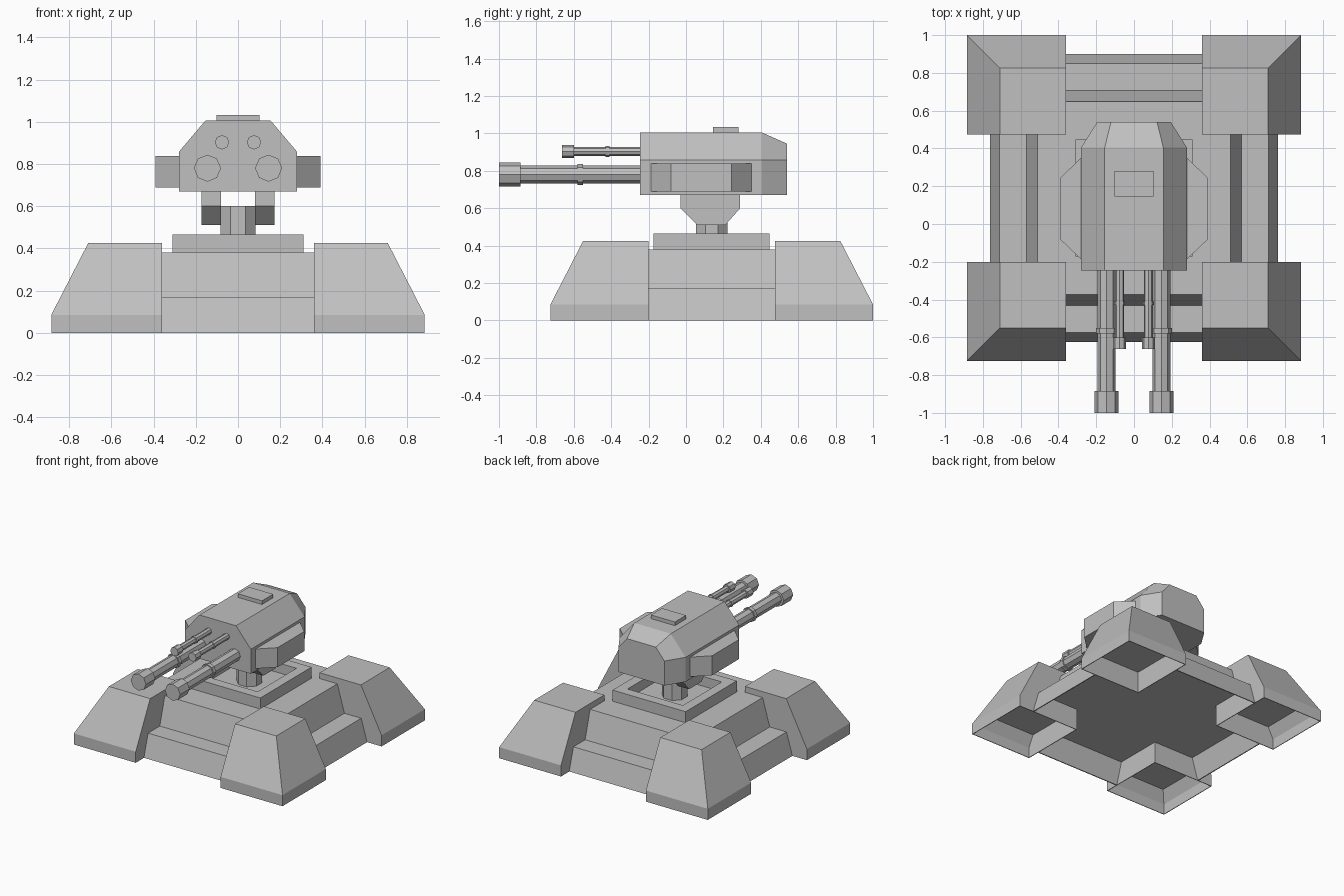
import bpy, bmesh, math

cube = bpy.data.objects.get("Cube")
if cube:
    bpy.data.objects.remove(cube, do_unlink=True)

grey = bpy.data.materials.new("armour_grey")
grey.use_nodes = True
COLOUR = (0.53, 0.53, 0.53, 1)
grey.diffuse_color = COLOUR
grey.node_tree.nodes["Principled BSDF"].inputs["Base Color"].default_value = COLOUR

CY = 0.1375  # middle of the base along y


def loft(name, rings):
    """Skin a stack of equal-length point rings and cap both ends."""
    bm = bmesh.new()
    loops = [[bm.verts.new(p) for p in ring] for ring in rings]
    n = len(loops[0])
    for a, b in zip(loops, loops[1:]):
        for i in range(n):
            j = (i + 1) % n
            bm.faces.new((a[i], a[j], b[j], b[i]))
    bm.faces.new(loops[0][::-1])
    bm.faces.new(loops[-1])
    bmesh.ops.recalc_face_normals(bm, faces=bm.faces[:])
    mesh = bpy.data.meshes.new(name)
    bm.to_mesh(mesh)
    bm.free()
    mesh.materials.append(grey)
    obj = bpy.data.objects.new(name, mesh)
    bpy.context.collection.objects.link(obj)
    return obj


def rect(x0, x1, y0, y1, z):
    return [(x0, y0, z), (x1, y0, z), (x1, y1, z), (x0, y1, z)]


def square(half, z):
    return rect(-half, half, CY - half, CY + half, z)


def octagon(radius, turn=0.0):
    return [(radius * math.cos(turn + k * math.pi / 4),
             radius * math.sin(turn + k * math.pi / 4)) for k in range(8)]


# Upper base block with a raised, recessed frame on top
loft("base_block", [square(h, z) for h, z in (
    (0.57, 0.165), (0.57, 0.17), (0.51, 0.38), (0.31, 0.38),
    (0.31, 0.465), (0.235, 0.465), (0.235, 0.39))])

# Lower skirt strips between the corner feet, open underneath
SKIRT = [(0.7625, 0), (0.7125, 0.17), (0.55, 0.17),
         (0.55, 0.165), (0.705, 0.165), (0.755, 0)]
for side, s in (("left", 1), ("right", -1)):
    loft(side + "_skirt", [[(s * d, CY + e, z) for d, z in SKIRT]
                           for e in (-0.3375, 0.3375)])
for side, s in (("back", 1), ("front", -1)):
    loft(side + "_skirt", [[(e, CY + s * d, z) for d, z in SKIRT]
                           for e in (-0.36, 0.36)])

# Four corner feet: sloped outside, upright inside, hollow below.
# Each entry is inner inset, outer inset, height.
FOOT = [(0.005, 0.05, 0.165), (0.005, 0.005, 0.08), (0.005, 0.005, 0),
        (0, 0, 0), (0, 0, 0.085), (0, 0.175, 0.425)]
for lr, sx in (("left", 1), ("right", -1)):
    for fb, sy in (("back", 1), ("front", -1)):
        loft(f"{fb}_{lr}_foot", [
            rect(sx * (0.36 + i), sx * (0.885 - o),
                 CY + sy * (0.3375 + i), CY + sy * (0.8625 - o), z)
            for i, o, z in FOOT])

# Swivel column and the two yoke arms
loft("swivel_column", [[(x, CY + y, z) for x, y in octagon(0.09, math.pi / 8)]
                       for z in (0.385, 0.6)])
ARM = [(-0.03, 0.68), (-0.03, 0.6), (0.06, 0.51),
       (0.21, 0.51), (0.29, 0.6), (0.29, 0.68)]
for side, s in (("left", 1), ("right", -1)):
    loft(side + "_yoke_arm", [[(s * x, y, z) for y, z in ARM]
                              for x in (0.08, 0.173)])


# Gun housing with sloped shoulders and a tapered back
def housing(y, bottom_x, top_x, top_z):
    half = [(bottom_x, 0.67), (bottom_x, 0.858), (top_x, top_z)]
    return ([(x, y, z) for x, z in half]
            + [(-x, y, z) for x, z in reversed(half)])


loft("gun_housing", [housing(-0.245, 0.28, 0.155, 1.005),
                     housing(0.405, 0.28, 0.155, 1.005),
                     housing(0.54, 0.195, 0.122, 0.945)])
loft("roof_hatch", [rect(-0.102, 0.102, 0.145, 0.28, z) for z in (1.0, 1.033)])

# Bevelled pods on the housing sides
for side, s in (("left", 1), ("right", -1)):
    loft(side + "_side_pod", [
        [(s * 0.27, -0.187, z), (s * 0.28, -0.187, z), (s * 0.392, -0.08, z),
         (s * 0.392, 0.243, z), (s * 0.28, 0.35, z), (s * 0.27, 0.35, z)]
        for z in (0.688, 0.838)])


# Gun barrels: shaft, thin collar and wider muzzle in one turned outline
def barrel(name, x, z, shaft, collar, muzzle, collar_y, half, neck_y, tip_y):
    outline = [(-0.2, shaft), (collar_y + half, shaft),
               (collar_y + half, collar), (collar_y - half, collar),
               (collar_y - half, shaft), (neck_y, shaft),
               (neck_y, muzzle), (tip_y, muzzle)]
    loft(name, [[(x + u, y, z + v) for u, v in octagon(r)] for y, r in outline])


for side, s in (("left", 1), ("right", -1)):
    barrel(side + "_main_barrel", s * 0.145, 0.78,
           0.047, 0.055, 0.064, -0.565, 0.015, -0.885, -1.0)
    barrel(side + "_small_barrel", s * 0.076, 0.903,
           0.024, 0.029, 0.034, -0.42, 0.01, -0.6, -0.663)
